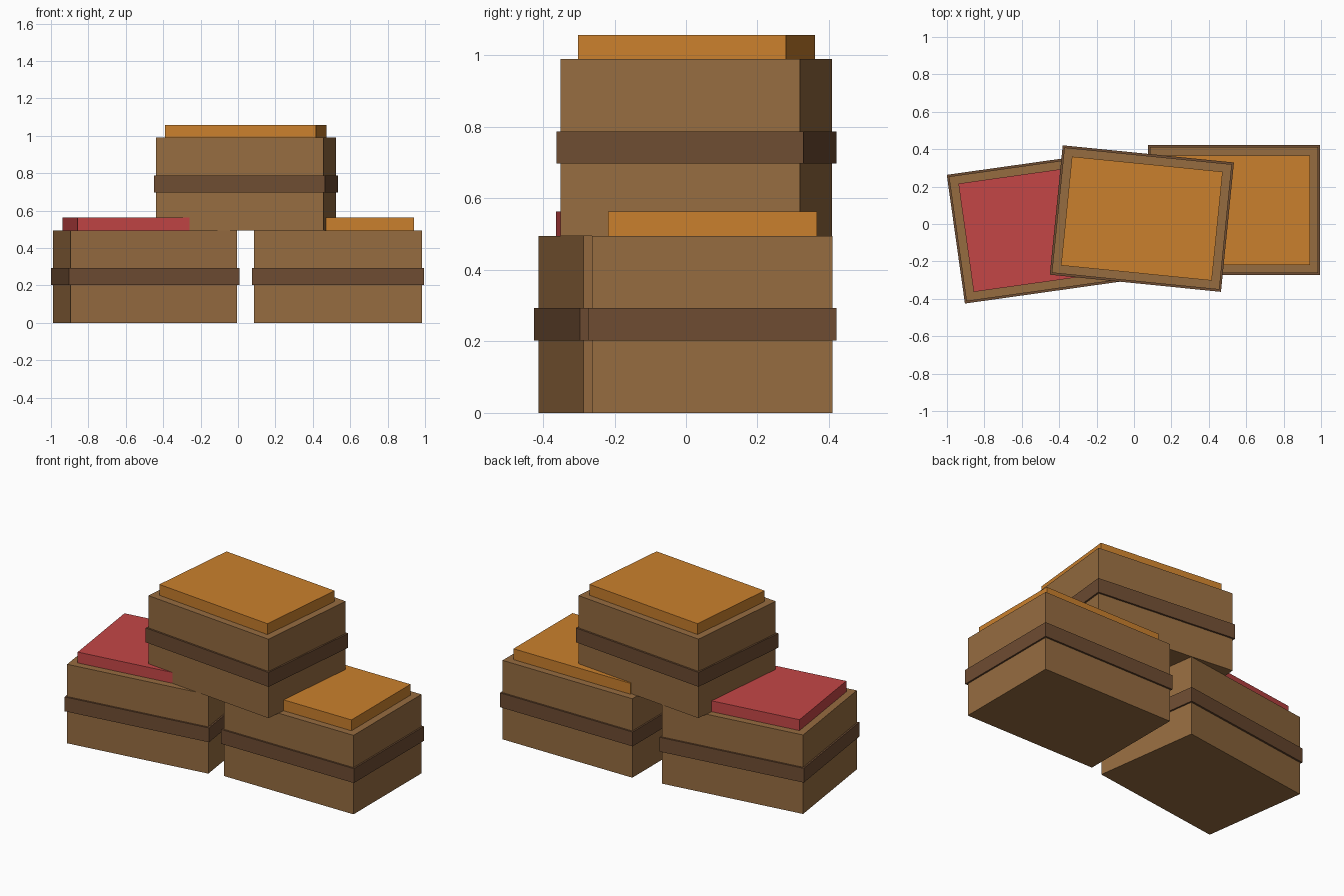
import bpy
import bmesh
from mathutils import Matrix

if "Cube" in bpy.data.objects:
    bpy.data.objects.remove(bpy.data.objects["Cube"])


def srgb(r, g, b):
    """Convert 0-255 display values to a linear colour."""
    f = lambda c: c / 12.92 if c <= 0.04045 else ((c + 0.055) / 1.055) ** 2.4
    return tuple(f(v / 255) for v in (r, g, b)) + (1.0,)


def material(name, rgb):
    m = bpy.data.materials.new(name)
    m.diffuse_color = srgb(*rgb)
    m.use_nodes = True
    m.node_tree.nodes["Principled BSDF"].inputs["Base Color"].default_value = m.diffuse_color
    return m


wood = material("wood brown", (150, 108, 64))
dark = material("dark wood", (110, 76, 50))
orange = material("orange", (202, 128, 45))
red = material("red", (196, 70, 70))


def box(name, size, z0, z1, mat, place):
    """Box with its footprint centred on the crate and spanning z0 to z1."""
    bm = bmesh.new()
    bmesh.ops.create_cube(bm, size=1.0)
    bmesh.ops.scale(bm, vec=(size[0], size[1], z1 - z0), verts=bm.verts)
    bmesh.ops.translate(bm, vec=(0, 0, (z0 + z1) / 2), verts=bm.verts)
    mesh = bpy.data.meshes.new(name)
    bm.to_mesh(mesh)
    bm.free()
    mesh.materials.append(mat)
    ob = bpy.data.objects.new(name, mesh)
    ob.matrix_world = place
    bpy.context.collection.objects.link(ob)


def crate(name, x, y, z, turn, fill):
    place = Matrix.Translation((x, y, z)) @ Matrix.Rotation(turn, 4, "Z")
    # Wooden body
    box(name + "_body", (0.90, 0.673), 0, 0.495, wood, place)
    # Band around the middle
    box(name + "_band", (0.92, 0.695), 0.203, 0.293, dark, place)
    # Goods showing above the rim
    box(name + "_goods", (0.81, 0.585), 0.45, 0.563, fill, place)


crate("left_crate", -0.497, -0.017, 0, 0.14, red)
crate("right_crate", 0.535, 0.074, 0, 0, orange)
crate("top_crate", 0.042, 0.029, 0.495, -0.1, orange)
